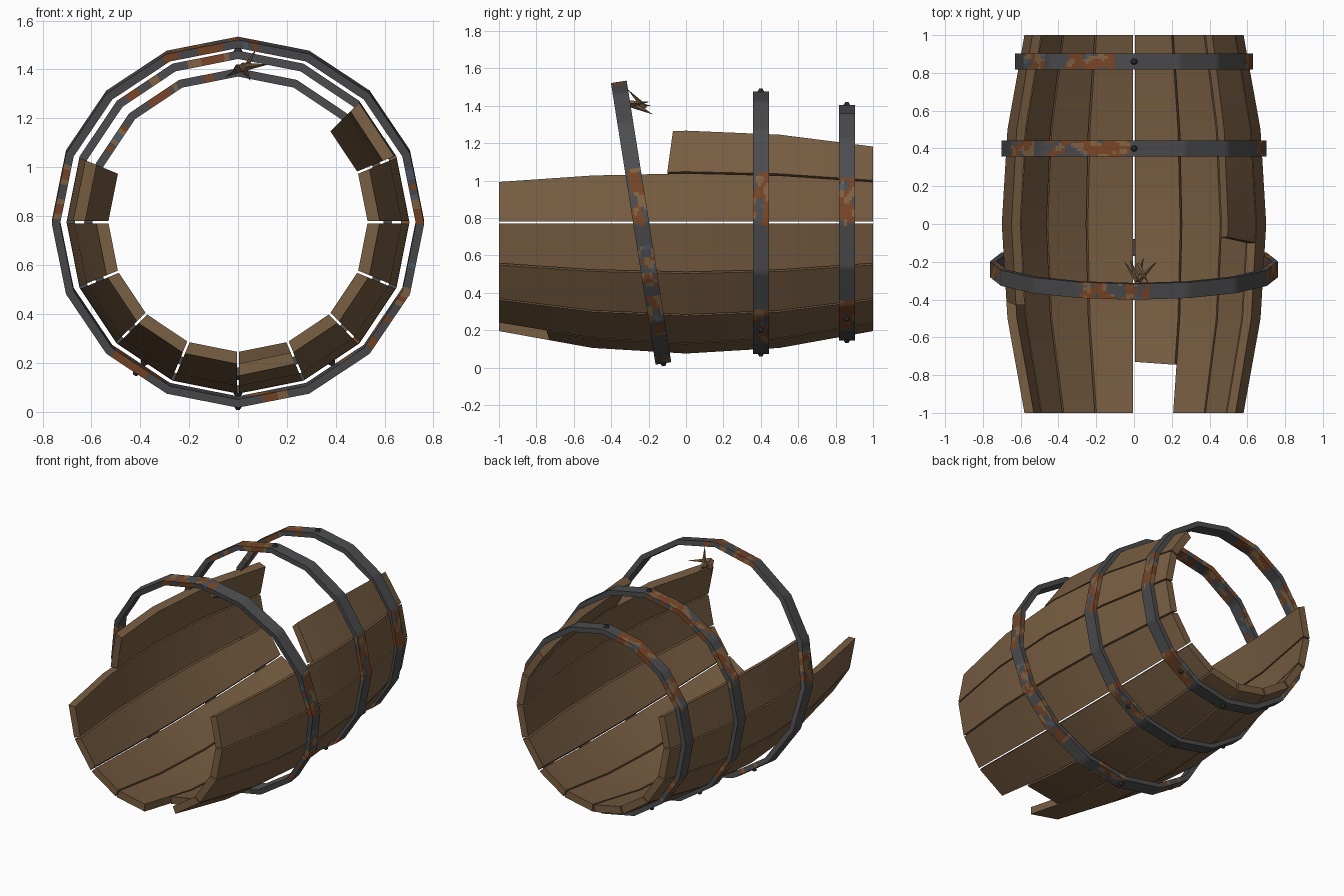
import bpy, bmesh, math
from mathutils import Vector, Matrix, noise

if "Cube" in bpy.data.objects:
    bpy.data.objects.remove(bpy.data.objects["Cube"])

CZ = 0.775          # barrel axis height
SIDES = 16
STEP = math.tau / SIDES


def material(name, rgb):
    m = bpy.data.materials.new(name)
    m.diffuse_color = (*rgb, 1)
    m.use_nodes = True
    m.node_tree.nodes["Principled BSDF"].inputs["Base Color"].default_value = m.diffuse_color
    return m


WOOD = material("old_wood", (0.190, 0.112, 0.055))
IRON = material("dark_iron", (0.072, 0.073, 0.077))
RUST = material("rust", (0.19, 0.06, 0.02))
TAN = material("pale_rust", (0.22, 0.125, 0.056))
BLUE = material("blue_steel", (0.08, 0.107, 0.14))
BLACK = material("rivet_iron", (0.04, 0.04, 0.043))


def finish(name, bm, mats, matrix=Matrix(), smooth=30):
    bmesh.ops.recalc_face_normals(bm, faces=bm.faces)
    me = bpy.data.meshes.new(name)
    bm.to_mesh(me)
    bm.free()
    for m in mats:
        me.materials.append(m)
    ob = bpy.data.objects.new(name, me)
    ob.matrix_world = matrix
    bpy.context.collection.objects.link(ob)
    if smooth:
        bpy.ops.object.select_all(action='DESELECT')
        ob.select_set(True)
        bpy.context.view_layer.objects.active = ob
        bpy.ops.object.shade_smooth_by_angle(angle=math.radians(smooth))
    return ob


def radius(y):
    """Outer barrel radius, piecewise linear along the length."""
    a = abs(y)
    return 0.70 - 0.06 * a if a < 0.5 else 0.67 - 0.18 * (a - 0.5)


# Staves: each spans one of 16 sectors; a few are broken short or missing
def stave(k, cut=(-1, -1), thick=0.05, gap=0.005):
    bm = bmesh.new()
    start = max(cut)
    stations = [None] + [y for y in (-0.5, 0, 0.5, 1) if y > start]
    rings = []
    for s in stations:
        ring = []
        for side, depth in ((0, 0), (1, 0), (1, thick), (0, thick)):
            y = cut[side] if s is None else s
            a = (k + side) * STEP
            r = radius(y) - depth
            g = gap if side == 0 else -gap
            ring.append(bm.verts.new((r * math.cos(a) - g * math.sin(a), y,
                                      r * math.sin(a) + g * math.cos(a))))
        rings.append(ring)
    for p, q in zip(rings, rings[1:]):
        for i in range(4):
            j = (i + 1) % 4
            bm.faces.new((p[i], p[j], q[j], q[i]))
    bm.faces.new(rings[0])
    bm.faces.new(rings[-1])
    finish(f"stave_{k}", bm, [WOOD], Matrix.Translation((0, 0, CZ)), 15)


broken = {1: (-0.10, -0.07), 7: (-0.43, -0.41), 12: (-0.73, -0.745)}
for k in [0, 1] + list(range(7, 16)):
    stave(k, broken.get(k, (-1, -1)))


# Hoops: 16-sided bands cut into small cells so rust blotches can be coloured
def hoop(name, y0, r, zones, rivets, tilt=0, width=0.085, thick=0.034, sub=14, rows=6):
    bm = bmesh.new()
    ys = [width * (i / rows - 0.5) for i in range(rows + 1)]
    section = [(r, y) for y in ys] + [(r - thick, y) for y in reversed(ys)]
    rings = []
    for i in range(SIDES * sub):
        k, t = divmod(i, sub)
        a, b, t = k * STEP, (k + 1) * STEP, t / sub
        cx = math.cos(a) * (1 - t) + math.cos(b) * t
        cz = math.sin(a) * (1 - t) + math.sin(b) * t
        rings.append([bm.verts.new((rr * cx, y, rr * cz)) for rr, y in section])
    n = len(section)
    for i, p in enumerate(rings):
        q = rings[(i + 1) % len(rings)]
        for j in range(n):
            f = bm.faces.new((p[j], q[j], q[(j + 1) % n], p[(j + 1) % n]))
            c = f.calc_center_median()
            ang = math.degrees(math.atan2(c.z, c.x))
            near = any(abs((ang - m + 180) % 360 - 180) < h for m, h in zones)
            if near:
                v = noise.noise(Vector((c.x * 14, c.y * 17 + y0 * 40, c.z * 14)))
                w = noise.noise(Vector((c.x * 19 + 7, c.y * 23, c.z * 19 + y0 * 30)))
                if v > -0.05:
                    f.material_index = 2 if w > 0.15 else 1
                elif w > 0.2:
                    f.material_index = 3 if v < -0.25 else 2
    place = Matrix.Translation((0, y0, CZ)) @ Matrix.Rotation(math.radians(tilt), 4, 'X')
    finish(name, bm, [IRON, RUST, TAN, BLUE], place)
    # domed rivets
    for deg in rivets:
        a = math.radians(deg)
        on_corner = abs(deg / 22.5 - round(deg / 22.5)) < 0.01
        rr = r if on_corner else r * math.cos(STEP / 2)
        d = Vector((math.cos(a), 0, math.sin(a)))
        rb = bmesh.new()
        bmesh.ops.create_cone(rb, segments=8, radius1=0.022, radius2=0.008,
                              depth=0.024, cap_ends=True)
        m = Matrix.Translation(d * (rr + 0.003)) @ d.to_track_quat('Z', 'Y').to_matrix().to_4x4()
        finish(f"{name}_rivet", rb, [BLACK], place @ m, 0)


hoop("back_hoop", 0.86, 0.63, [(11, 12), (113, 14), (-54, 12), (150, 10), (215, 9)],
     (90, 270, -56.25, 236.25))
hoop("middle_hoop", 0.40, 0.702, [(11, 12), (112, 20), (-54, 12), (150, 10), (215, 9)],
     (90, 270, -56.25, 236.25))
hoop("loose_front_hoop", -0.24, 0.762,
     [(11, 12), (99, 15), (-18, 9), (-43, 11), (-82, 8), (236, 9), (170, 9)],
     (270, 236.25), tilt=9)


# Splinters snagged on the loose hoop
def splinter(base, tip, r=0.018):
    base, tip = Vector(base), Vector(tip)
    d = tip - base
    bm = bmesh.new()
    bmesh.ops.create_cone(bm, segments=4, radius1=r, radius2=0.001,
                          depth=d.length, cap_ends=True)
    m = Matrix.Translation((base + tip) / 2) @ d.to_track_quat('Z', 'Y').to_matrix().to_4x4()
    finish("splinter", bm, [WOOD], m, 0)


root = (0.02, -0.30, 1.41)
for tip in ((-0.05, -0.20, 1.37), (0.12, -0.20, 1.42), (0.05, -0.18, 1.355), (-0.02, -0.19, 1.40)):
    splinter(root, tip)
splinter((0.02, -0.22, 1.39), (0.075, -0.31, 1.485))
